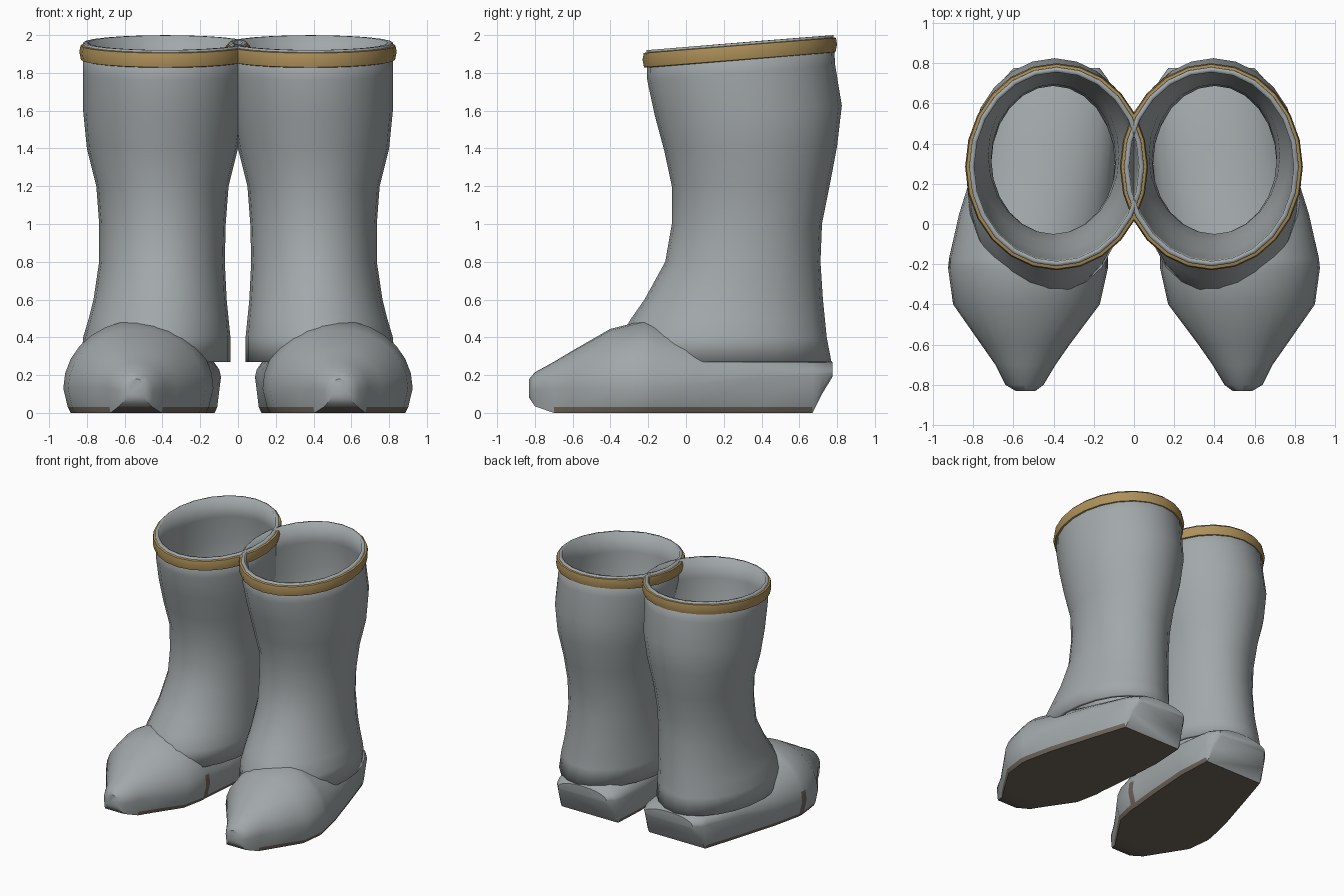
import bpy, bmesh, math

cube = bpy.data.objects.get("Cube")
if cube:
    bpy.data.objects.remove(cube)


def material(name, rgb):
    m = bpy.data.materials.new(name)
    m.use_nodes = True
    m.diffuse_color = (*rgb, 1)
    m.node_tree.nodes["Principled BSDF"].inputs["Base Color"].default_value = (*rgb, 1)
    return m


GREY = material("boot grey", (0.36, 0.39, 0.40))
GOLD = material("cuff gold", (0.42, 0.28, 0.10))
SOLE = material("sole brown", (0.16, 0.13, 0.105))
SEGMENTS = 24


def loft(name, rings, side, mats, capped=False, rule=None):
    """Skin a list of closed rings; side -1 mirrors the part across x."""
    bm = bmesh.new()
    rows = [[bm.verts.new((side * x, y, z)) for x, y, z in ring] for ring in rings]
    n = len(rows[0])
    for a, b in zip(rows, rows[1:]):
        for i in range(n):
            j = (i + 1) % n
            bm.faces.new((a[i], a[j], b[j], b[i]))
    if capped:
        bm.faces.new(rows[0])
        bm.faces.new(rows[-1])
        bmesh.ops.recalc_face_normals(bm, faces=bm.faces)
    elif side < 0:
        bmesh.ops.reverse_faces(bm, faces=bm.faces)
    if rule:
        for f in bm.faces:
            f.material_index = rule(f.calc_center_median())
    mesh = bpy.data.meshes.new(name)
    bm.to_mesh(mesh)
    bm.free()
    obj = bpy.data.objects.new(name, mesh)
    bpy.context.collection.objects.link(obj)
    for m in mats:
        mesh.materials.append(m)
    bpy.ops.object.select_all(action='DESELECT')
    obj.select_set(True)
    bpy.context.view_layer.objects.active = obj
    bpy.ops.object.shade_smooth_by_angle(angle=math.radians(40))
    return obj


def oval(z, x0, x1, y0, y1, grow=0.0):
    """Horizontal oval ring; the upper rings tilt up towards the back."""
    tilt = 0.08 * min(max((z - 1.2) / 0.6, 0), 1)
    cx, cy = (x0 + x1) / 2, (y0 + y1) / 2
    rx, ry = (x1 - x0) / 2 + grow, (y1 - y0) / 2 + grow
    ring = []
    for i in range(SEGMENTS):
        t = math.tau * i / SEGMENTS
        y = cy + ry * math.sin(t)
        ring.append((cx + rx * math.cos(t), y, z + tilt * (y - cy)))
    return ring


def foot_section(y, x0, x1, low, wide, top):
    """Flat-bottomed, domed upright section across the foot."""
    cx, w = (x0 + x1) / 2, (x1 - x0) / 2
    edge = min(0.03, (wide - low) / 2)
    half = [(0.9 * w, low), (0.94 * w, low + edge)]
    half += [(w * math.cos(t), wide + (top - wide) * math.sin(t))
             for t in [math.pi / 2 * k / 7 for k in range(7)]]
    outline = half + [(0, top)] + [(-x, z) for x, z in reversed(half)]
    return [(cx + x, y, z) for x, z in outline]


# Leg: height, x range, y range
LEG = [
    (0.27, 0.04, 0.83, -0.38, 0.77), (0.40, 0.04, 0.82, -0.35, 0.745),
    (0.50, 0.05, 0.79, -0.29, 0.735), (0.60, 0.06, 0.765, -0.22, 0.725),
    (0.80, 0.07, 0.735, -0.11, 0.712), (1.00, 0.065, 0.735, -0.075, 0.72),
    (1.20, 0.05, 0.75, -0.075, 0.76), (1.40, 0.0, 0.80, -0.115, 0.80),
    (1.60, -0.03, 0.82, -0.165, 0.825), (1.80, -0.045, 0.82, -0.205, 0.79),
    (1.96, -0.05, 0.82, -0.21, 0.78),
]

# Foot: y, x range, underside, widest height, top
FOOT = [
    (-0.83, 0.49, 0.59, 0.08, 0.12, 0.18), (-0.80, 0.45, 0.64, 0.035, 0.12, 0.215),
    (-0.70, 0.39, 0.69, 0.0, 0.13, 0.27), (-0.60, 0.32, 0.76, 0.0, 0.13, 0.33),
    (-0.40, 0.17, 0.90, 0.0, 0.13, 0.445), (-0.22, 0.13, 0.925, 0.0, 0.13, 0.49),
    (-0.17, 0.13, 0.92, 0.0, 0.13, 0.485), (0.05, 0.11, 0.87, 0.0, 0.15, 0.43),
    (0.40, 0.09, 0.76, 0.0, 0.19, 0.36), (0.67, 0.11, 0.67, 0.0, 0.20, 0.31),
    (0.72, 0.13, 0.65, 0.10, 0.20, 0.29), (0.775, 0.17, 0.60, 0.19, 0.21, 0.27),
]

# Cuff: height and bulge
CUFF = [(1.865, -0.01), (1.87, 0.012), (1.91, 0.02), (1.945, 0.014), (1.95, -0.01)]

for label, side in (("left", 1), ("right", -1)):
    leg = loft(label + "_boot_leg", [oval(*r) for r in LEG], side, [GREY])
    wall = leg.modifiers.new("wall", 'SOLIDIFY')
    wall.thickness = 0.025
    wall.offset = -1

    def sole_rule(c, side=side):
        # Underside and low rim; one foot also has a narrow strip up its sides
        strip = side < 0 and -0.22 < c.y < -0.17 and c.z < 0.22
        return 1 if c.z < 0.025 or strip else 0

    loft(label + "_boot_foot", [foot_section(*s) for s in FOOT], side,
         [GREY, SOLE], capped=True, rule=sole_rule)
    loft(label + "_boot_cuff", [oval(z, *LEG[-1][1:], grow=g) for z, g in CUFF],
         side, [GOLD])
